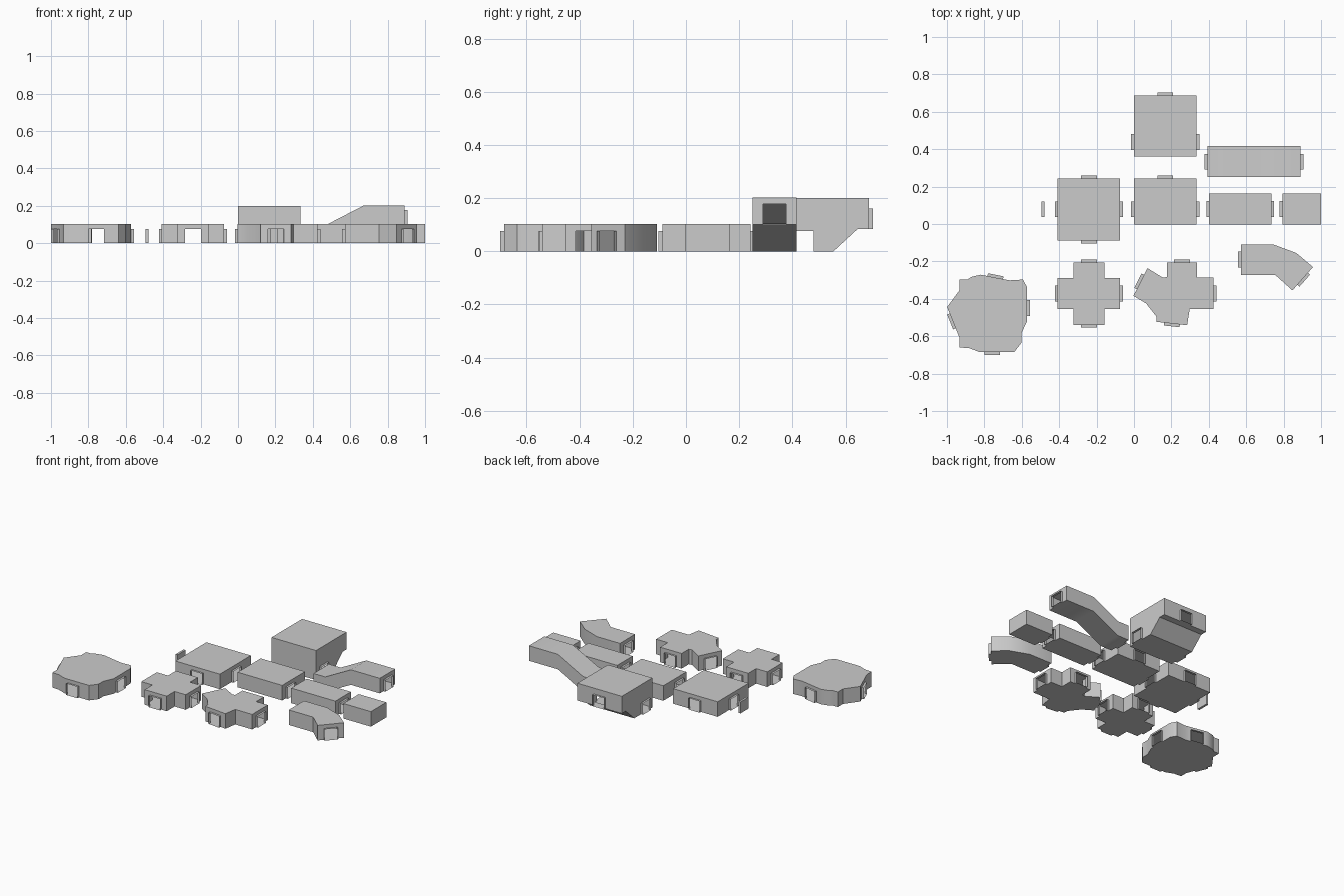
import bpy, bmesh, math
from mathutils import Vector

if "Cube" in bpy.data.objects:
    bpy.data.objects.remove(bpy.data.objects["Cube"])

H = 0.102            # room height
DW, DH, DD = 0.085, 0.077, 0.015   # doorway width, height, sleeve depth


def face(bm, pts):
    return bm.faces.new([bm.verts.new(p) for p in pts])


def doorway(bm, a, b, centre):
    """Notch outline along floor edge a->b, plus the sleeve sticking outwards."""
    a, b = Vector(a), Vector(b)
    d = (b - a).normalized()
    mid = a + d * (Vector(centre) - a).dot(d)
    out = Vector((d.y, -d.x, 0)) * DD
    up = Vector((0, 0, DH))
    p, q = mid - d * DW / 2, mid + d * DW / 2
    loop = [p, p + up, q + up, q]
    for i in range(4):
        s, t = loop[i], loop[(i + 1) % 4]
        face(bm, [t, s, s + out, t + out])
    return loop


def wall(bm, a, b, height=H, door=None):
    a, b = Vector(a), Vector(b)
    up = Vector((0, 0, height))
    notch = doorway(bm, a, b, door) if door else []
    face(bm, [a] + notch + [b, b + up, a + up])


def finish(name, bm):
    bmesh.ops.remove_doubles(bm, verts=bm.verts, dist=0.0002)
    me = bpy.data.meshes.new(name)
    bm.to_mesh(me)
    bm.free()
    ob = bpy.data.objects.new(name, me)
    bpy.context.collection.objects.link(ob)
    bpy.ops.object.select_all(action='DESELECT')
    ob.select_set(True)
    bpy.context.view_layer.objects.active = ob
    bpy.ops.object.shade_smooth_by_angle(angle=math.radians(30))
    return ob


def room(name, outline, doors):
    """Flat room: counter-clockwise outline, doors = {edge index: door centre}."""
    bm = bmesh.new()
    n = len(outline)
    base = [Vector((x, y, 0)) for x, y in outline]
    floor = []
    for i in range(n):
        a, b = base[i], base[(i + 1) % n]
        door = None
        if i in doors:
            c = doors[i] or ((a.x + b.x) / 2, (a.y + b.y) / 2)
            door = (c[0], c[1], 0)
        wall(bm, a, b, H, door)
    face(bm, base[::-1])
    face(bm, [p + Vector((0, 0, H)) for p in base])
    return finish(name, bm)


def box_room(name, x0, x1, y0, y1, doors):
    return room(name, [(x0, y0), (x1, y0), (x1, y1), (x0, y1)], doors)


# Rectangular rooms and straight corridors (edges: 0 front, 1 right, 2 back, 3 left)
box_room("square_room", -0.408, -0.074, -0.089, 0.243,
         {0: None, 1: (0, 0.079), 2: None, 3: (0, 0.079)})
box_room("small_room", 0.0, 0.334, -0.003, 0.243,
         {1: (0, 0.079), 2: None, 3: (0, 0.079)})
box_room("corridor", 0.402, 0.734, -0.003, 0.163, {1: None, 3: None})
box_room("dead_end", 0.793, 1.0, -0.003, 0.163, {3: None})

# Four-way crossing
cx, cy, s, l = -0.241, -0.372, 0.083, 0.167
arms = []
for k in range(4):
    c, n = [(1, 0), (0, 1), (-1, 0), (0, -1)][k], [(0, 1), (-1, 0), (0, -1), (1, 0)][k]
    for u, v in ((l, -s), (l, s), (s, s)):
        arms.append((cx + c[0] * u + n[0] * v, cy + c[1] * u + n[1] * v))
room("crossing", arms, {0: None, 3: None, 6: None, 9: None})

# Bent corridor
room("bent_corridor",
     [(0.572, -0.272), (0.755, -0.272), (0.847, -0.355), (0.957, -0.23),
      (0.868, -0.155), (0.744, -0.109), (0.572, -0.109)], {2: None, 6: None})

# Irregular crossing
room("skewed_crossing",
     [(0.425, -0.455), (0.425, -0.287), (0.338, -0.287), (0.338, -0.206),
      (0.177, -0.206), (0.177, -0.283), (0.155, -0.287), (0.072, -0.236),
      (-0.003, -0.384), (0.065, -0.425), (0.12, -0.495), (0.121, -0.523),
      (0.284, -0.541), (0.298, -0.455)],
     {0: None, 3: None, 7: None, 11: (0.203, -0.533)})

# Cave-like rounded room
room("cave_room",
     [(-0.572, -0.52), (-0.572, -0.337), (-0.594, -0.297), (-0.663, -0.301),
      (-0.693, -0.296), (-0.82, -0.271), (-0.87, -0.283), (-0.892, -0.298),
      (-0.932, -0.298), (-0.932, -0.353), (-0.999, -0.444), (-0.932, -0.61),
      (-0.932, -0.66), (-0.88, -0.664), (-0.825, -0.685), (-0.64, -0.685),
      (-0.602, -0.635), (-0.602, -0.585)],
     {0: (-0.57, -0.45), 4: (-0.742, -0.286), 10: (-0.969, -0.518), 14: (-0.758, -0.685)})

# Ramp corridor rising to the right
bm = bmesh.new()
path = [(0.392, 0), (0.48, 0), (0.673, 0.1), (0.89, 0.1)]
y0, y1 = 0.25, 0.416
for dz in (0, H):
    for (xa, za), (xb, zb) in zip(path, path[1:]):
        q = [(xa, y0, za + dz), (xb, y0, zb + dz), (xb, y1, zb + dz), (xa, y1, za + dz)]
        face(bm, q if dz else q[::-1])
side = path + [(x, z + H) for x, z in path[::-1]]
face(bm, [(x, y0, z) for x, z in side])
face(bm, [(x, y1, z) for x, z in side[::-1]])
ym = (y0 + y1) / 2
wall(bm, (0.392, y1, 0), (0.392, y0, 0), H, (0.392, ym, 0))
wall(bm, (0.89, y0, 0.1), (0.89, y1, 0.1), H, (0.89, ym, 0.1))
finish("ramp_corridor", bm)

# Two-level room with a sloping floor towards the back
bm = bmesh.new()
x0, x1, top = 0.0, 0.334, 0.2
floor = [(0.36, 0), (0.555, 0), (0.645, 0.083), (0.688, 0.083)]
for (ya, za), (yb, zb) in zip(floor, floor[1:]):
    face(bm, [(x0, ya, za), (x0, yb, zb), (x1, yb, zb), (x1, ya, za)])
face(bm, [(x0, 0.36, top), (x1, 0.36, top), (x1, 0.688, top), (x0, 0.688, top)])
wall(bm, (x0, 0.36, 0), (x1, 0.36, 0), top)
wall(bm, (x1, 0.688, 0.083), (x0, 0.688, 0.083), top - 0.083, (0.167, 0.688, 0.083))
right = doorway(bm, (x1, 0.36, 0), (x1, 0.555, 0), (x1, 0.438, 0))
left = doorway(bm, (x0, 0.555, 0), (x0, 0.36, 0), (x0, 0.438, 0))
face(bm, [(x1, 0.36, 0)] + right + [(x1, y, z) for y, z in floor[1:]]
     + [(x1, 0.688, top), (x1, 0.36, top)])
face(bm, [(x0, y, z) for y, z in floor[:0:-1]] + left
     + [(x0, 0.36, 0), (x0, 0.36, top), (x0, 0.688, top)])
finish("two_level_room", bm)

# Loose door panel
bpy.ops.mesh.primitive_cube_add(size=1, location=(-0.487, 0.079, DH / 2))
door = bpy.context.object
door.name = "door_panel"
door.scale = (DD, DW, DH)
